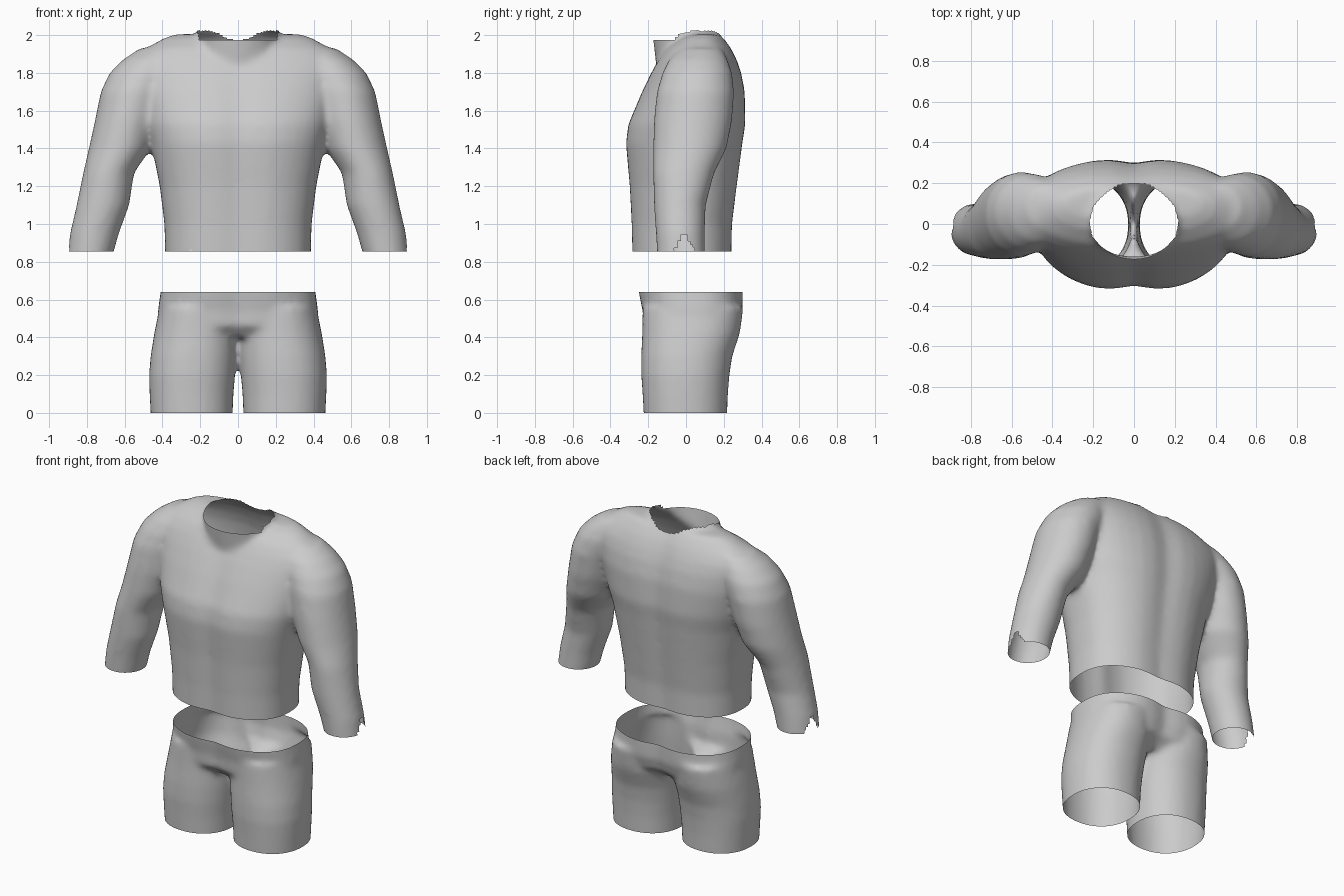
import bpy, bmesh, math

cube = bpy.data.objects.get("Cube")
if cube:
    bpy.data.objects.remove(cube, do_unlink=True)

cloth = bpy.data.materials.new("plain_grey_cloth")
cloth.use_nodes = True
GREY = (0.6, 0.6, 0.6, 1)
cloth.diffuse_color = GREY
cloth.node_tree.nodes["Principled BSDF"].inputs["Base Color"].default_value = GREY


def loft(bm, rings, power=2.0, groove=0.0, side=1, n=40):
    """Closed loft of level rings: (z, x centre, x half width, y front, y back)."""
    loops = []
    for z, cx, hx, front, back in rings:
        loop = []
        for i in range(n):
            a = 2 * math.pi * i / n
            c, s = math.cos(a), math.sin(a)
            x = cx + hx * math.copysign(abs(c) ** (2 / power), c)
            y = (front + back) / 2 + (back - front) / 2 * math.copysign(abs(s) ** (2 / power), s)
            y *= 1 - groove * math.exp(-(x / 0.09) ** 2)
            loop.append(bm.verts.new((side * x, y, z)))
        loops.append(loop)
    for lo, hi in zip(loops, loops[1:]):
        for i in range(n):
            j = (i + 1) % n
            bm.faces.new((lo[i], lo[j], hi[j], hi[i]))
    bm.faces.new(loops[0][::-1])
    bm.faces.new(loops[-1])


def blend(bm, name, passes):
    """Fuse overlapping lofts into one skin and return it as an editable mesh."""
    bmesh.ops.recalc_face_normals(bm, faces=bm.faces)
    mesh = bpy.data.meshes.new(name)
    bm.to_mesh(mesh)
    bm.free()
    ob = bpy.data.objects.new(name, mesh)
    bpy.context.collection.objects.link(ob)
    fuse = ob.modifiers.new("Fuse", 'REMESH')
    fuse.mode = 'VOXEL'
    fuse.voxel_size = 0.018
    soft = ob.modifiers.new("Soften", 'SMOOTH')
    soft.factor = 0.5
    soft.iterations = passes
    dg = bpy.context.evaluated_depsgraph_get()
    skin = bpy.data.meshes.new_from_object(ob.evaluated_get(dg))
    ob.modifiers.clear()
    ob.data = skin
    out = bmesh.new()
    out.from_mesh(skin)
    return ob, out


def cut(bm, z, up=0, low=0):
    geom = bm.verts[:] + bm.edges[:] + bm.faces[:]
    bmesh.ops.bisect_plane(bm, geom=geom, plane_co=(0, 0, z), plane_no=(0, 0, 1),
                           clear_outer=bool(up), clear_inner=bool(low))


def finish(ob, bm):
    bm.to_mesh(ob.data)
    bm.free()
    ob.data.materials.clear()
    ob.data.materials.append(cloth)
    ob.data.polygons.foreach_set("use_smooth", [True] * len(ob.data.polygons))


# Shirt: chest, neck and two sleeves
bm = bmesh.new()
loft(bm, [(0.78, 0, 0.385, -0.295, 0.25), (1.0, 0, 0.39, -0.30, 0.255),
          (1.2, 0, 0.415, -0.31, 0.28), (1.43, 0, 0.46, -0.33, 0.31),
          (1.53, 0, 0.49, -0.315, 0.325), (1.7, 0, 0.53, -0.24, 0.32),
          (1.8, 0, 0.55, -0.19, 0.30), (1.87, 0, 0.55, -0.15, 0.275),
          (1.93, 0, 0.49, -0.11, 0.245), (1.985, 0, 0.39, -0.04, 0.205),
          (2.005, 0, 0.33, 0.02, 0.18)], power=2.4, groove=0.08)
loft(bm, [(1.7, 0, 0.22, -0.15, 0.17), (1.86, 0, 0.21, -0.16, 0.18),
          (2.06, 0, 0.21, -0.185, 0.18)])
SLEEVE = [(0.77, 0.795, 0.115, -0.15, 0.1), (0.95, 0.76, 0.13, -0.16, 0.1),
          (1.1, 0.715, 0.14, -0.17, 0.105), (1.27, 0.685, 0.135, -0.175, 0.15),
          (1.4, 0.625, 0.165, -0.175, 0.215), (1.55, 0.585, 0.172, -0.17, 0.245),
          (1.7, 0.55, 0.177, -0.155, 0.255), (1.8, 0.5, 0.18, -0.125, 0.245),
          (1.87, 0.46, 0.15, -0.09, 0.22), (1.93, 0.4, 0.12, -0.03, 0.19)]
for side in (1, -1):
    loft(bm, SLEEVE, side=side)
shirt, bm = blend(bm, "shirt", 10)
cut(bm, 0.855, low=1)
cut(bm, 1.975)

# Open the neck and tear a small notch in each outer cuff
holes = []
for f in bm.faces:
    c = f.calc_center_median()
    in_neck = c.z > 1.975 and (c.x / 0.215) ** 2 + ((c.y - 0.005) / 0.195) ** 2 < 1
    torn = abs(c.x) > 0.8 and c.z < 0.95 - 1.6 * abs(c.y + 0.01)
    if in_neck or torn:
        holes.append(f)
bmesh.ops.delete(bm, geom=holes, context='FACES')
finish(shirt, bm)

# Shorts: hips and two legs
bm = bmesh.new()
loft(bm, [(0.40, 0, 0.36, -0.17, 0.2), (0.46, 0, 0.42, -0.235, 0.285),
          (0.54, 0, 0.425, -0.24, 0.31), (0.64, 0, 0.41, -0.262, 0.312),
          (0.72, 0, 0.40, -0.27, 0.312)], power=2.5, groove=0.1)
LEG = [(-0.08, 0.245, 0.214, -0.22, 0.215), (0.1, 0.246, 0.222, -0.23, 0.222),
       (0.2, 0.243, 0.228, -0.237, 0.23), (0.3, 0.235, 0.228, -0.237, 0.245),
       (0.42, 0.222, 0.222, -0.232, 0.285), (0.56, 0.215, 0.2, -0.23, 0.305)]
for side in (1, -1):
    loft(bm, LEG, power=2.2, side=side)
shorts, bm = blend(bm, "shorts", 7)
cut(bm, 0.0, low=1)
cut(bm, 0.64, up=1)
finish(shorts, bm)
